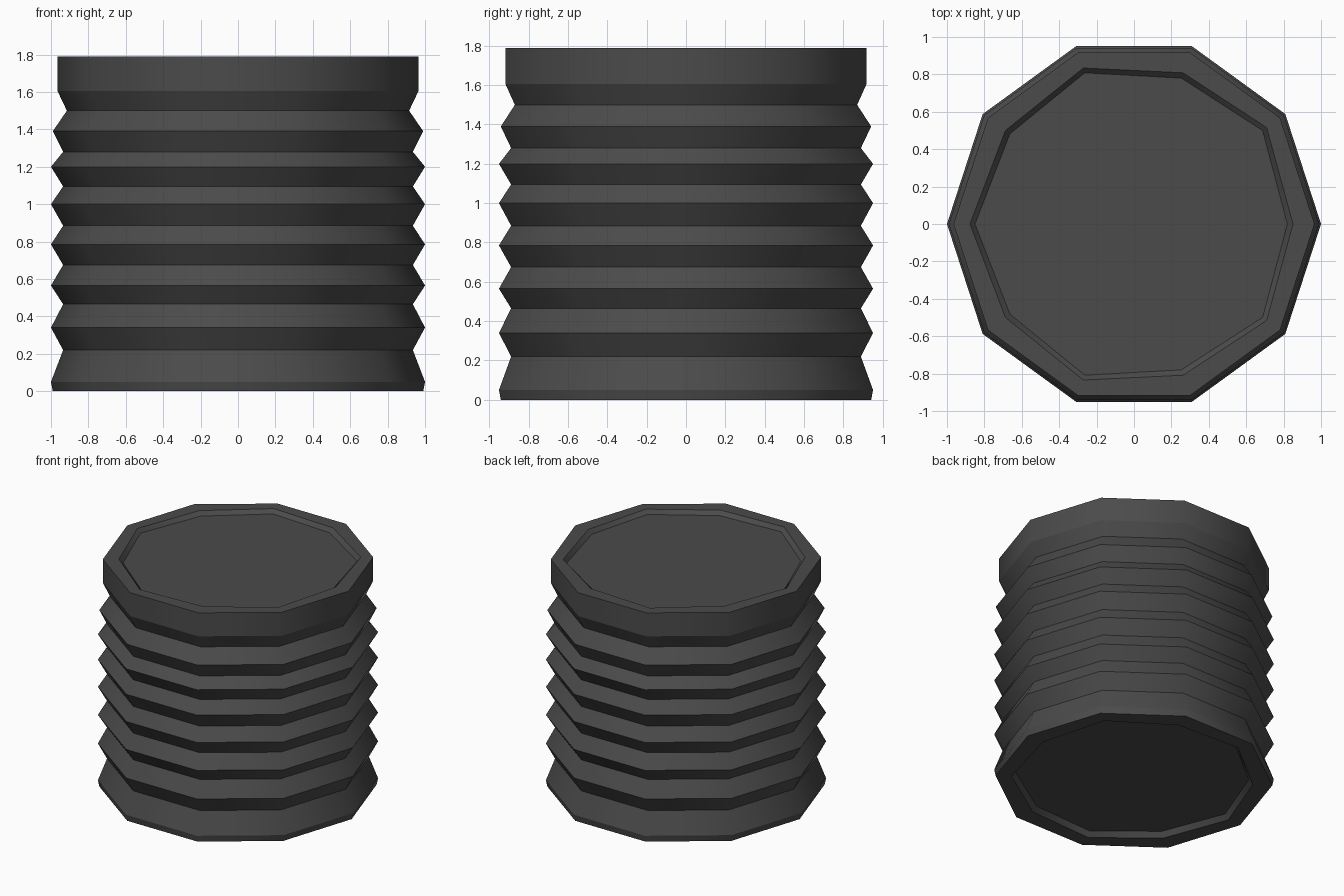
import bpy, bmesh, math

if "Cube" in bpy.data.objects:
    bpy.data.objects.remove(bpy.data.objects["Cube"])

SIDES = 10

mat = bpy.data.materials.new("dark grey")
mat.diffuse_color = (0.07, 0.07, 0.07, 1)
mat.use_nodes = True
mat.node_tree.nodes["Principled BSDF"].inputs["Base Color"].default_value = mat.diffuse_color

# (radius on even corners, radius on odd corners, height)
profile = [
    (0.82, 0.85, 0.04), (0.85, 0.877, 0.0),            # recess in the underside
    (0.99, 0.99, 0.0), (1.0, 1.0, 0.05),               # foot
    (0.935, 0.935, 0.22), (1.0, 1.0, 0.34),            # folds
    (0.935, 0.935, 0.465), (1.0, 1.0, 0.565),
    (0.935, 0.935, 0.675), (1.0, 1.0, 0.785),
    (0.935, 0.935, 0.885), (1.0, 1.0, 1.0),
    (0.935, 0.935, 1.095), (1.0, 1.0, 1.20),
    (0.935, 0.935, 1.28), (0.99, 0.99, 1.39),
    (0.915, 0.915, 1.50), (0.965, 0.965, 1.605),       # cap
    (0.965, 0.965, 1.79),
    (0.85, 0.877, 1.79), (0.82, 0.85, 1.76),           # recess in the top
]

bm = bmesh.new()
rings = []
for even, odd, z in profile:
    ring = []
    for i in range(SIDES):
        a = 2 * math.pi * i / SIDES
        r = odd if i % 2 else even
        ring.append(bm.verts.new((r * math.cos(a), r * math.sin(a), z)))
    rings.append(ring)
for lo, hi in zip(rings, rings[1:]):
    for i in range(SIDES):
        j = (i + 1) % SIDES
        bm.faces.new((lo[i], lo[j], hi[j], hi[i]))
bm.faces.new(rings[0][::-1])
bm.faces.new(rings[-1])

# Smooth around the barrel, crisp along every fold
for f in bm.faces:
    f.smooth = True
for ring in rings:
    for i in range(SIDES):
        bm.edges.get((ring[i], ring[(i + 1) % SIDES])).smooth = False

mesh = bpy.data.meshes.new("bellows")
bm.to_mesh(mesh)
bm.free()
mesh.materials.append(mat)
bpy.context.collection.objects.link(bpy.data.objects.new("bellows", mesh))
